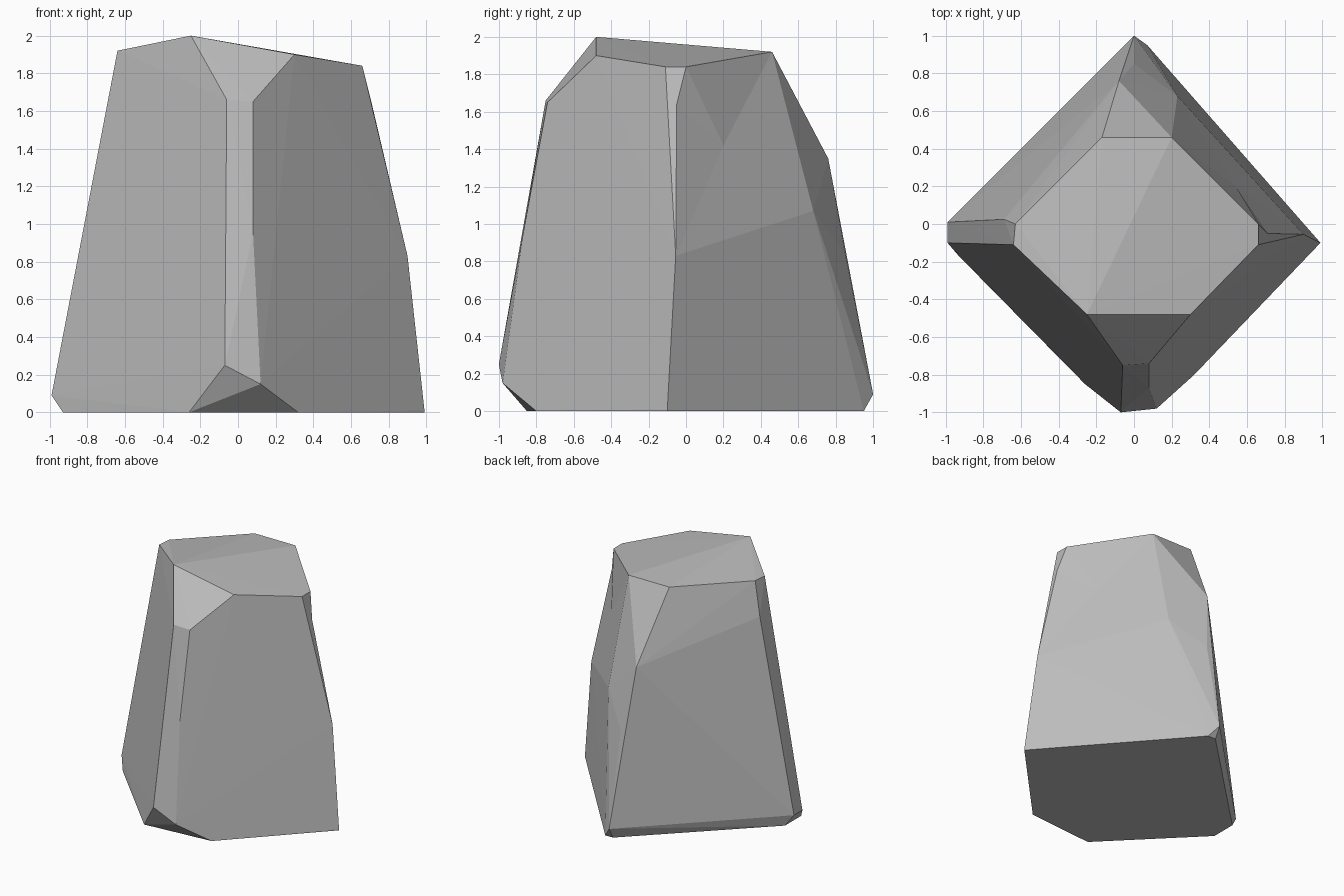
import bpy, bmesh
from mathutils import Vector

cube = bpy.data.objects.get("Cube")
if cube:
    bpy.data.objects.remove(cube, do_unlink=True)

# Stone material
stone = bpy.data.materials.new("stone_grey")
stone.use_nodes = True
colour = (0.5, 0.5, 0.5, 1)
stone.diffuse_color = colour
bsdf = next(n for n in stone.node_tree.nodes if n.type == 'BSDF_PRINCIPLED')
bsdf.inputs["Base Color"].default_value = colour
bsdf.inputs["Roughness"].default_value = 0.9

# Corners of the chipped block
crown = [(-.25, -.48, 2), (.3, -.48, 1.9), (.66, -.11, 1.84), (.66, 0, 1.84),
         (.2, .46, 1.92), (-.17, .46, 1.92), (-.63, 0, 1.92), (-.64, -.11, 1.92)]
front_ridge = [(-.06, -.75, 1.66), (.08, -.74, 1.65), (.08, -.87, .95),
               (-.07, -1, .25), (.12, -.98, .15)]
right_ridge = [(.71, -.05, 1.64), (.9, -.055, .83), (.99, -.1, .01), (.44, -.41, 1.45)]
back_ridge = [(-.08, .76, 1.35), (0, .85, .84), (.23, .68, 1.07),
              (0, 1, .09), (-.41, .34, 1.41)]
left_ridge = [(-.69, .025, 1.65), (-.99, .01, .09), (-.99, -.1, .09)]
foot = [(-.26, -.85, 0), (.32, -.8, 0), (.99, -.1, 0), (.07, .95, 0),
        (0, .95, 0), (-.93, .04, 0), (-.93, -.17, 0)]

bm = bmesh.new()
for p in crown + front_ridge + right_ridge + back_ridge + left_ridge + foot:
    bm.verts.new(p)
hull = bmesh.ops.convex_hull(bm, input=bm.verts[:])
inner = [g for g in hull["geom_interior"] if isinstance(g, bmesh.types.BMVert)]
bmesh.ops.delete(bm, geom=inner, context='VERTS')

# Shallow chip in the upper back right side
rim = [Vector(p) for p in (crown[3], crown[4], right_ridge[0], right_ridge[1], back_ridge[2])]
chipped = [f for f in bm.faces
           if all(any((v.co - r).length < .001 for r in rim) for v in f.verts)]
if chipped:
    merged = bmesh.ops.dissolve_faces(bm, faces=chipped)["region"]
    centre = bmesh.ops.poke(bm, faces=merged)["verts"]
    for v in centre:
        v.co = (.54, .2, 1.42)

bmesh.ops.recalc_face_normals(bm, faces=bm.faces[:])
mesh = bpy.data.meshes.new("rock")
bm.to_mesh(mesh)
bm.free()
mesh.materials.append(stone)
rock = bpy.data.objects.new("rock", mesh)
bpy.context.collection.objects.link(rock)
